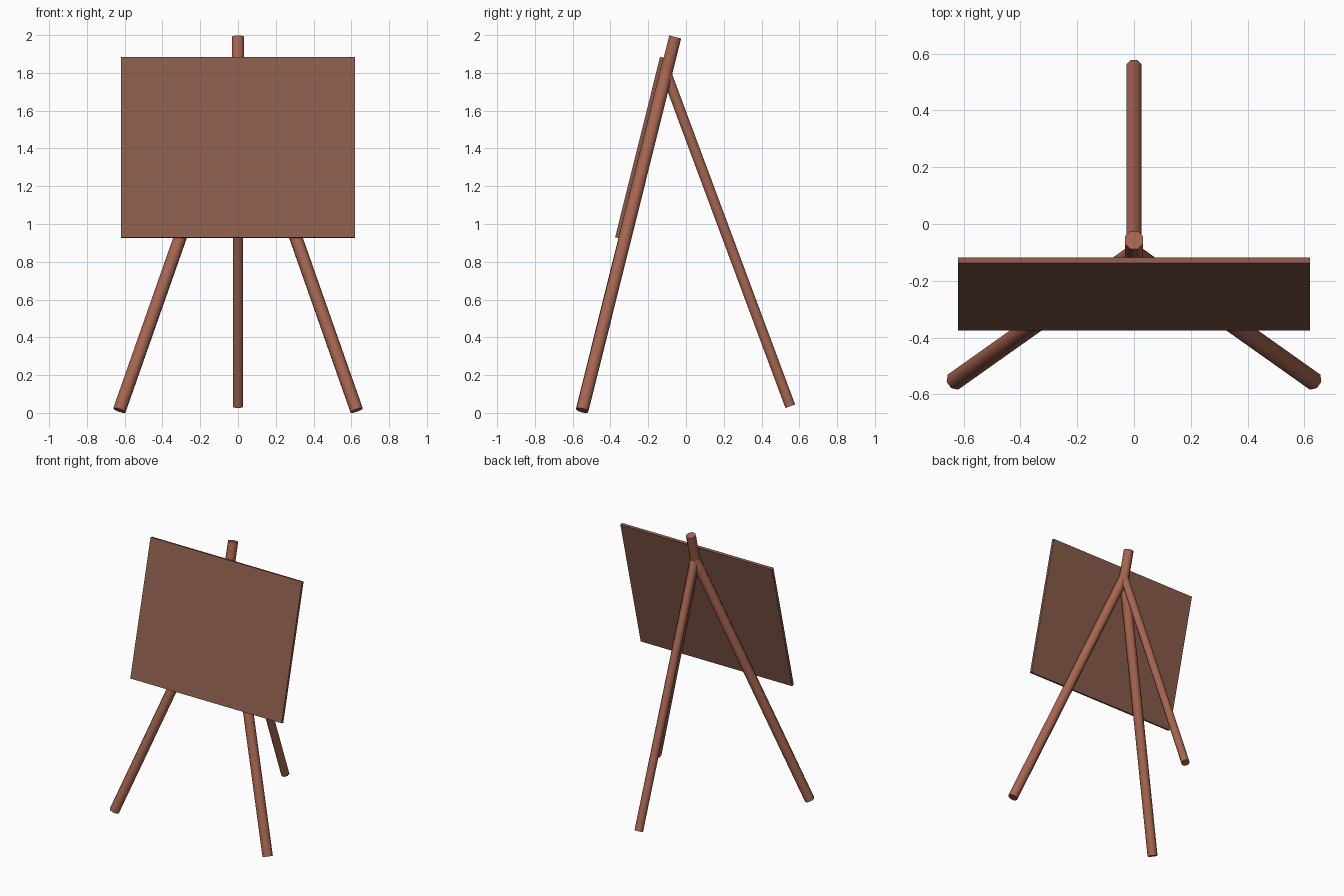
import bpy, math
from mathutils import Vector, Matrix

if "Cube" in bpy.data.objects:
    bpy.data.objects.remove(bpy.data.objects["Cube"])


def material(name, rgb):
    m = bpy.data.materials.new(name)
    m.diffuse_color = (*rgb, 1)
    m.use_nodes = True
    m.node_tree.nodes["Principled BSDF"].inputs["Base Color"].default_value = m.diffuse_color
    return m


wood = material("leg_wood", (0.38, 0.13, 0.08))
panel = material("board_wood", (0.25, 0.105, 0.07))


def finish(ob, name, mat, angle):
    ob.name = name
    ob.data.materials.append(mat)
    bpy.ops.object.shade_smooth_by_angle(angle=math.radians(angle))


def rod(name, a, b, r):
    """Eight-sided rod between two points, flat sides facing out."""
    a, b = Vector(a), Vector(b)
    d = b - a
    bpy.ops.mesh.primitive_cylinder_add(vertices=8, radius=r, depth=d.length)
    ob = bpy.context.object
    ob.data.transform(Matrix.Rotation(math.pi / 8, 4, 'Z'))
    ob.matrix_world = (Matrix.Translation((a + b) / 2)
                       @ d.to_track_quat('Z', 'Y').to_matrix().to_4x4())
    finish(ob, name, wood, 50)


apex = Vector((0, -0.105, 1.80))
lean = math.atan(0.249)                       # backward tilt of the front frame
up = Vector((0, math.sin(lean), math.cos(lean)))

# Tripod legs meeting at the apex
for side, s in (("left", -1), ("right", 1)):
    rod("front_leg_" + side, (s * 0.628, -0.55, 0.0135), apex, 0.035)
rod("back_leg", (0, 0.552, 0.035), apex, 0.0295)

# Short post above the apex
rod("top_post", apex - up * 0.06, (0, -0.057, 1.99), 0.035)

# Leaning board resting on the front legs
bpy.ops.mesh.primitive_cube_add(size=1)
board = bpy.context.object
board.data.transform(Matrix.Diagonal((1.24, 0.02, 0.985, 1)))
board.location = (0, -0.2465, 1.405)
board.rotation_euler.x = -lean
finish(board, "board", panel, 30)
